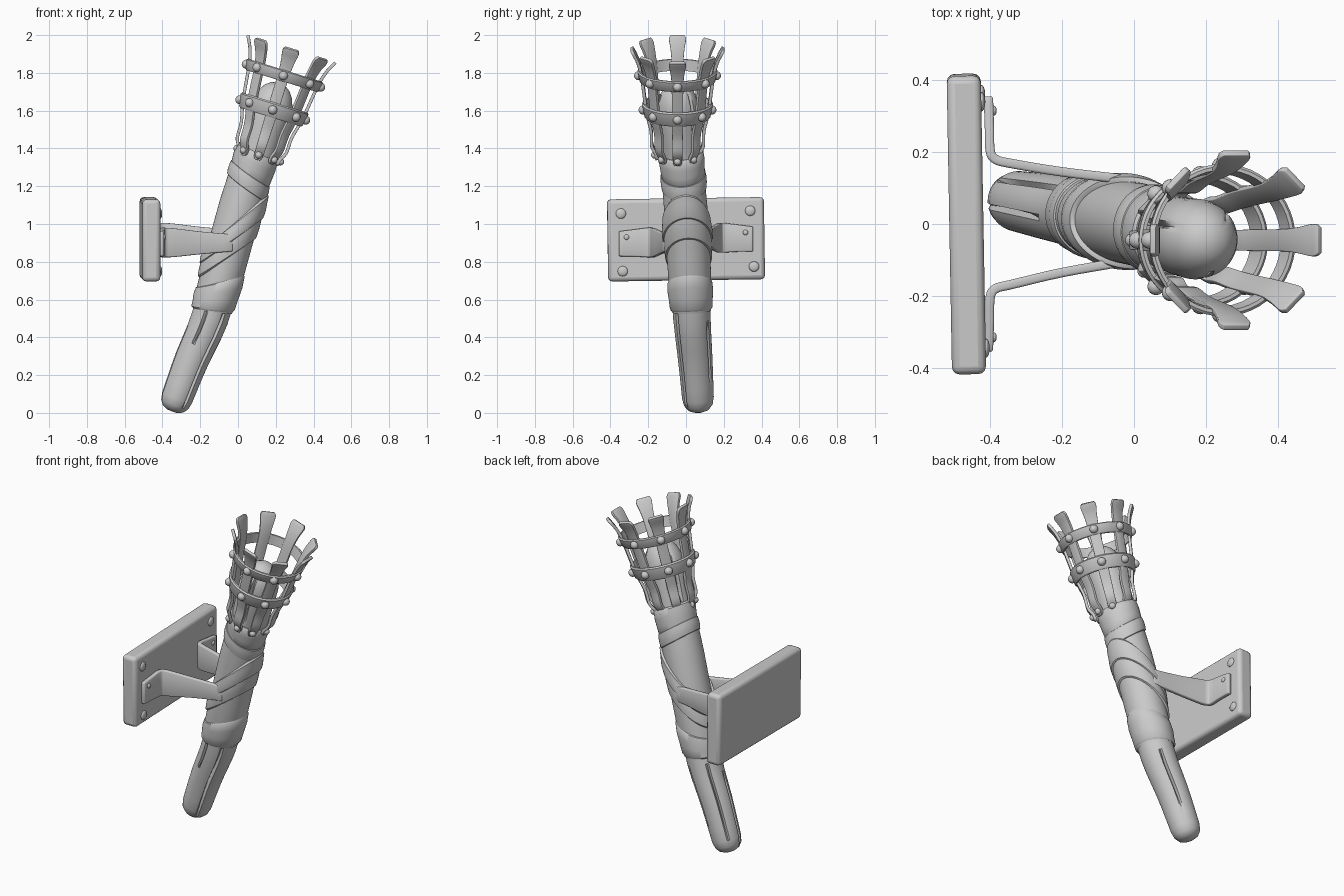
import bpy, bmesh, math
from mathutils import Vector

if "Cube" in bpy.data.objects:
    bpy.data.objects.remove(bpy.data.objects["Cube"])

def smooth(pts, n=8):
    """Catmull-Rom resampling of a short list of tuples."""
    p = [Vector(q) for q in pts]
    p = [2 * p[0] - p[1]] + p + [2 * p[-1] - p[-2]]
    out = []
    for i in range(1, len(p) - 2):
        a, b, c, d = p[i - 1:i + 3]
        for k in range(n):
            t = k / n
            out.append(0.5 * (2 * b + (c - a) * t + (2 * a - 5 * b + 4 * c - d) * t * t
                              + (3 * b - a - 3 * c + d) * t ** 3))
    return out + [p[-2]]

def finish(name, bm, angle=40):
    bmesh.ops.remove_doubles(bm, verts=bm.verts, dist=1e-5)
    bmesh.ops.recalc_face_normals(bm, faces=bm.faces)
    me = bpy.data.meshes.new(name)
    bm.to_mesh(me)
    bm.free()
    ob = bpy.data.objects.new(name, me)
    bpy.context.collection.objects.link(ob)
    bpy.ops.object.select_all(action='DESELECT')
    ob.select_set(True)
    bpy.context.view_layer.objects.active = ob
    bpy.ops.object.shade_smooth_by_angle(angle=math.radians(angle))
    return ob

# Leaning, slightly bent centre line of the torch
AXIS = smooth([(-.36, .07, -.02), (-.25, .05, .27), (-.143, .03, .52), (-.04, .01, .9),
               (.045, -.01, 1.2), (.11, -.028, 1.4), (.172, -.042, 1.6), (.234, -.045, 1.8)], 12)

def axis(z):
    i = 0
    while i < len(AXIS) - 2 and AXIS[i + 1].z < z:
        i += 1
    a, b = AXIS[i], AXIS[i + 1]
    return a.lerp(b, (z - a.z) / (b.z - a.z))

def frame(z):
    t = (axis(z + .05) - axis(z - .05)).normalized()
    u = Vector((0, 1, 0)).cross(t).normalized()
    return axis(z), u, t.cross(u)

def sleeve(name, rows, closed=False, seg=64, groove=None, frame=frame):
    """Rings around the torch; each row is (height, radius, tilt)."""
    bm = bmesh.new()
    rings = []
    for z, r, tilt in rows:
        ring = []
        for k in range(seg):
            a = 2 * math.pi * k / seg
            c, u, v = frame(z + tilt * math.cos(a))
            rr = r - (groove(k, z) if groove and r > .05 else 0)
            ring.append(bm.verts.new(c + rr * (math.cos(a) * u + math.sin(a) * v)))
        rings.append(ring)
    for j in range(len(rings) - (0 if closed else 1)):
        a, b = rings[j], rings[(j + 1) % len(rings)]
        for k in range(seg):
            m = (k + 1) % seg
            bm.faces.new((a[k], a[m], b[m], b[k]))
    return finish(name, bm)

def ribbon(name, pairs, thick):
    """Strip of metal from pairs of edge points, thickened and softened."""
    bm = bmesh.new()
    rows = [[bm.verts.new(a), bm.verts.new(b)] for a, b in pairs]
    for p, q in zip(rows, rows[1:]):
        bm.faces.new((p[0], p[1], q[1], q[0]))
    ob = finish(name, bm, 80)
    s = ob.modifiers.new("Thickness", 'SOLIDIFY')
    s.thickness, s.offset = thick, 0
    b = ob.modifiers.new("Soft edges", 'BEVEL')
    b.width, b.segments = thick * .25, 2
    return ob

def ball(name, loc, r, flat=1):
    bm = bmesh.new()
    bmesh.ops.create_uvsphere(bm, u_segments=16, v_segments=10, radius=r)
    for v in bm.verts:
        v.co.x *= flat
        v.co += Vector(loc)
    return finish(name, bm)

# Wooden core with long cracks
CRACKS = {55: (.05, .56), 45: (.37, .52), 24: (.1, .5), 34: (.03, .4), 10: (.2, .5),
          50: (1.42, 1.68), 8: (1.45, 1.7), 28: (1.4, 1.66)}

def crack(k, z):
    lo, hi = CRACKS.get(k, (9, 10))
    return .03 * math.sin(math.pi * (z - lo) / (hi - lo)) ** .6 if lo < z < hi else 0

core = [(.008, 0), (.01, .03), (.022, .058), (.045, .076), (.08, .084)]
core += [(.08 + .07 * i, .084 + .0025 * i) for i in range(1, 7)]
core += [(.6, .1), (.9, .102), (1.2, .104), (1.37, .104), (1.45, .107), (1.52, .11), (1.6, .112),
         (1.65, .105), (1.69, .09), (1.72, .068), (1.74, .04), (1.748, 0)]
sleeve("wooden_core", [(z, r, 0) for z, r in core], groove=crack)

# Cloth wrapping: main sleeve, lower cuff, upper folds
def wrap(name, lo, hi, r, tlo, thi, r2=None):
    r2 = r2 or r
    f = lambda k: lo + (hi - lo) * k
    t = lambda k: tlo + (thi - tlo) * k
    sleeve(name, [(f(k), q, t(k)) for k, q in
                  ((.02, .09), (0, r - .008), (.06, r), (.35, r + .003), (.65, r2 + .003), (.94, r2),
                   (1, r2 - .008), (.98, .09))])

wrap("cloth_sleeve", .54, 1.385, .112, .015, -.02)
wrap("cloth_cuff", .545, .70, .113, .02, .06, .118)
wrap("cloth_top_fold", 1.25, 1.385, .115, -.03, -.015, .118)
wrap("cloth_middle_fold", 1.19, 1.27, .119, -.04, -.035)

# Diagonal bands holding the torch
wrap("lower_diagonal_band", .82, .94, .124, .13, .14)
wrap("upper_diagonal_band", .91, 1.02, .132, .15, .17, .128)

# Head cage: two hoops, eight flared straps and their rivets
BASE, D = Vector((.11, -.045, 1.365)), Vector((.296, 0, .955))
U, V = Vector((.955, 0, -.296)), Vector((0, 1, 0))
head = lambda s: (BASE + D * s, U, V)

def hoop(name, s, h, r, flare):
    rows = [(s - h, r - flare - .01, 0), (s - h, r - flare, 0), (s - h * .8, r - flare + .007, 0),
            (s + h * .8, r + flare + .007, 0), (s + h, r + flare, 0), (s + h, r + flare - .01, 0)]
    sleeve(name, rows, True, 48, None, head)

hoop("lower_hoop", .25, .04, .175, .006)
hoop("upper_hoop", .44, .03, .2, .005)
STRAP = smooth([(-.025, .108, .012), (-.015, .11, .021), (.01, .114, .025), (.055, .136, .026),
                (.14, .14, .028), (.25, .165, .03), (.44, .19, .031), (.52, .21, .037),
                (.57, .233, .045), (.588, .243, .036)], 4)
for i in range(8):
    a = math.pi / 4 * i
    out = math.cos(a) * U + math.sin(a) * V
    side = math.cos(a) * V - math.sin(a) * U
    ribbon(f"cage_strap_{i}", [(BASE + D * s + out * r - side * w, BASE + D * s + out * r + side * w)
                               for s, r, w in STRAP], .017)
    for j, (s, r, size) in enumerate(((.0, .121, .019), (.25, .182, .024), (.44, .206, .024))):
        ball(f"cage_rivet_{i}_{j}", BASE + D * s + out * r, size)

# Wall plate with corner nails
bm = bmesh.new()
bmesh.ops.create_cube(bm, size=1)
for v in bm.verts:
    v.co = Vector((v.co.x * .095, v.co.y * .83, v.co.z * .435))
plate = finish("wall_plate", bm)
plate.location, plate.rotation_euler = (-.466, 0, .919), (.015, 0, .018)
bev = plate.modifiers.new("Rounded edges", 'BEVEL')
bev.width, bev.segments = .022, 3
for i, (y, z) in enumerate(((-.345, 1.055), (.34, 1.07), (-.335, .75), (.36, .775))):
    ball(f"plate_nail_{i}", (-.418 - y * .018, y, z), .027, .4)

# Pair of bent bracket arms from plate to band: (x, y, half height, mid height)
for name, sy, dz, end in (("left_bracket", -1, -.01, -.105), ("right_bracket", 1, .015, .125)):
    path = smooth([(-.405, .355 * sy, .066, .905), (-.402, .27 * sy, .072, .91),
                   (-.400, .205 * sy, .078, .912), (-.385, .18 * sy, .078, .912),
                   (-.34, .168 * sy, .076, .911), (-.2, (.165 * sy + end) / 2, .06, .91),
                   (-.03, end, .045, .91)], 4)
    ribbon(name, [((x, y, z + dz - h), (x, y, z + dz + h)) for x, y, h, z in path], .026)
    ball(name + "_rivet", (-.39, .315 * sy, .94 + dz), .014, .6)
